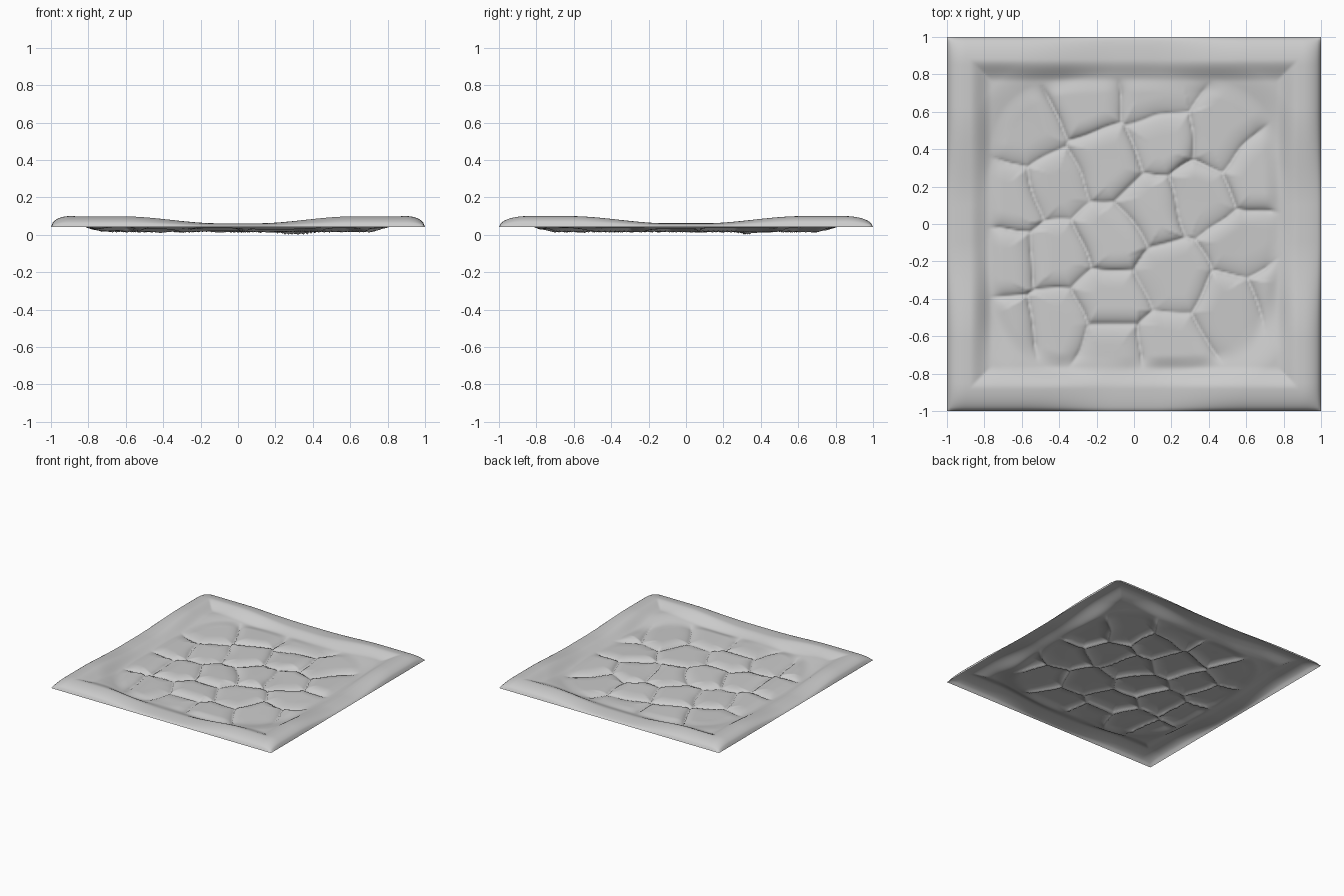
import bpy, bmesh, math
from mathutils import Vector, noise

if "Cube" in bpy.data.objects:
    bpy.data.objects.remove(bpy.data.objects["Cube"])

# stone centres of the cobbled middle
STONES = [(-.57, .5), (-.26, .67), (.11, .7), (-.15, .33), (.17, .45), (.44, .47),
          (.64, .27), (-.4, .2), (-.66, .14), (.1, .08), (.35, .16), (-.13, -.06),
          (.57, -.1), (-.41, -.18), (-.68, -.2), (.21, -.28), (-.12, -.42),
          (.53, -.46), (-.43, -.55), (-.66, -.58), (-.12, -.69), (.2, -.68),
          (.78, -.38)]
N = 200


def smooth(a, b, v):
    t = max(0, min(1, (v - a) / (b - a)))
    return t * t * (3 - 2 * t)


def rim_height(x, y):
    # high corners, low middle of each edge
    t = min(abs(x), abs(y))
    return 0.076 + 0.038 * smooth(0.1, 0.62, t)


def stones(x, y):
    # rounded cells with narrow joints
    w = noise.noise_vector(Vector((x * 4, y * 4, 3))) * 0.035
    px, py = x + w.x, y + w.y
    d = sorted((math.hypot(px - a, py - b), i) for i, (a, b) in enumerate(STONES))
    (d1, i), (d2, j) = d[0], d[1]
    a, b = STONES[i], STONES[j]
    edge = (d2 * d2 - d1 * d1) / (2 * math.hypot(a[0] - b[0], a[1] - b[1]))
    top = 0.056 + 0.006 * math.sin(i * 2.4)
    tilt = 0.03 * (math.sin(i * 5.1) * (px - a[0]) + math.cos(i * 3.7) * (py - a[1]))
    e = min(1, edge / 0.1)
    dome = math.sqrt(1 - (1 - e) ** 2)
    joint = 0.024 - 0.022 * math.exp(-((x - .3) ** 2 + (y - .3) ** 2) / 0.006)
    return joint + (top + tilt - joint) * dome


def height(x, y):
    ax, ay = abs(x), abs(y)
    m = max(ax, ay)
    rim = rim_height(x, y)
    # rounded outer border
    ex, ey = min(1, (1 - ax) / 0.1), min(1, (1 - ay) / 0.15)
    k = math.sqrt(max(0, 1 - (1 - ex) ** 2)) * math.sqrt(max(0, 1 - (1 - ey) ** 2))
    outer = 0.055 + (rim - 0.055) * k
    # sunken bed with filled corners
    bed = 0.045 + 0.012 * noise.noise(Vector((x * 3, y * 3, 0)))
    r = (ax ** 4 + ay ** 4) ** 0.25
    bed += (stones(x, y) - bed) * (1 - smooth(0.7, 0.79, r)) if m < 0.82 else 0
    corner = 0.03 * smooth(0.82, 1.05, math.hypot(x, y))
    s = smooth(0.76, 0.88, m)
    return max(0, (bed + corner) * (1 - s) + outer * s)


# open ground sheet
bm = bmesh.new()
bmesh.ops.create_grid(bm, x_segments=N, y_segments=N, size=1)
for v in bm.verts:
    v.co.z = height(v.co.x, v.co.y)
for f in bm.faces:
    f.smooth = True
low = min(v.co.z for v in bm.verts)
for v in bm.verts:
    v.co.z -= low
me = bpy.data.meshes.new("cobbled_ground_tile")
bm.to_mesh(me)
bm.free()
tile = bpy.data.objects.new("cobbled_ground_tile", me)
bpy.context.collection.objects.link(tile)

mat = bpy.data.materials.new("stone grey")
mat.diffuse_color = (0.6, 0.6, 0.6, 1)
mat.use_nodes = True
mat.node_tree.nodes["Principled BSDF"].inputs["Base Color"].default_value = mat.diffuse_color
me.materials.append(mat)
